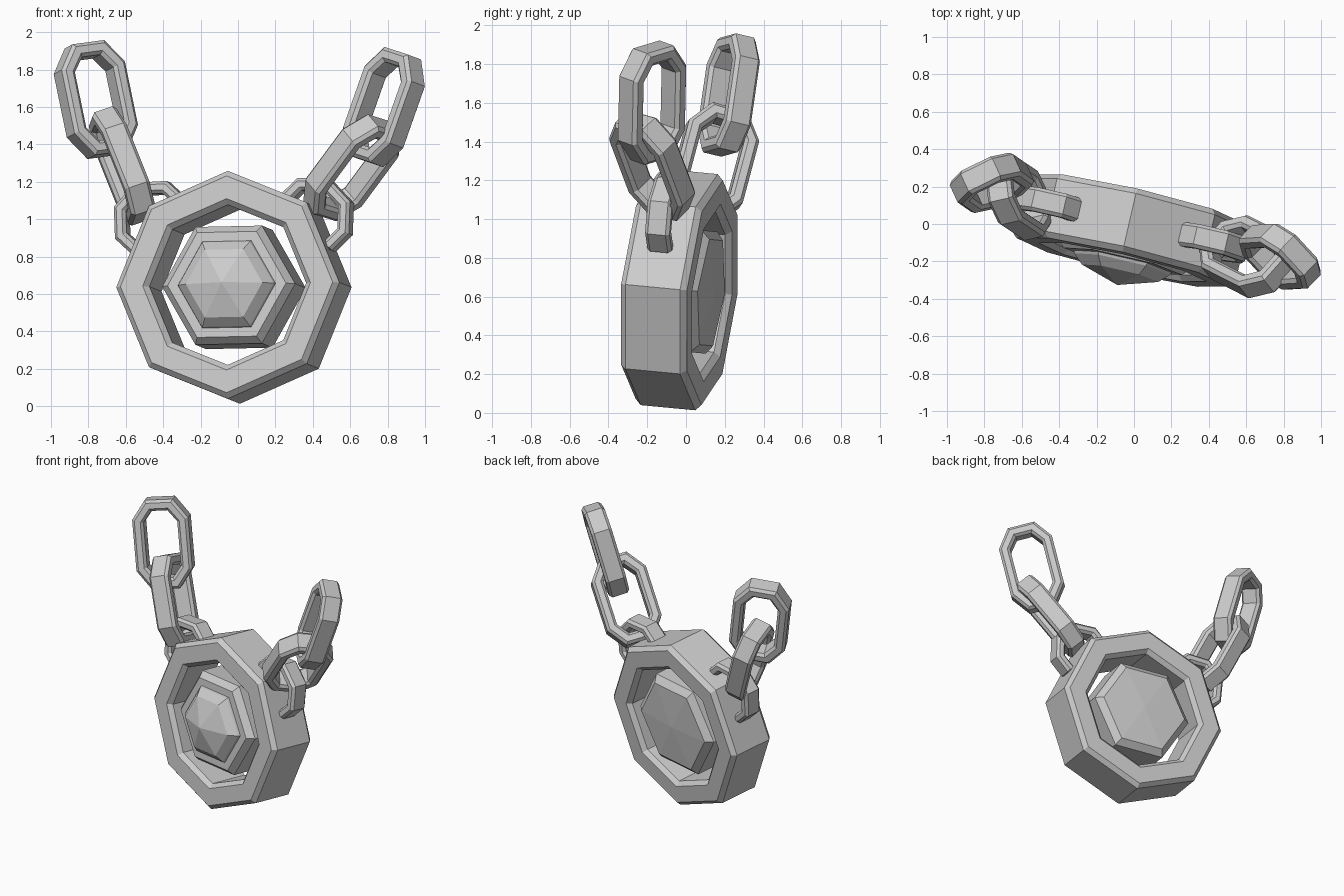
import bpy, bmesh
from math import sin, cos, pi, radians
from mathutils import Vector, Matrix

if "Cube" in bpy.data.objects:
    bpy.data.objects.remove(bpy.data.objects["Cube"])


def frame(center, u, w):
    """Local x = w, y = u, z = face normal."""
    u = Vector(u).normalized()
    w = Vector(w)
    w = (w - u * w.dot(u)).normalized()
    m = Matrix((w, u, w.cross(u))).transposed().to_4x4()
    m.translation = Vector(center)
    return m


def sweep(name, outline, profile, matrix, closed=True):
    """Stack outlines (inset, height); join the last to the first when closed."""
    bm = bmesh.new()
    rows = []
    for o, h in profile:
        pts = outline(o)
        rows.append([bm.verts.new((x, y, h)) for x, y in pts])
    pairs = list(zip(rows, rows[1:]))
    if closed:
        pairs.append((rows[-1], rows[0]))
    for a, b in pairs:
        n = len(a)
        for i in range(n):
            j = (i + 1) % n
            if len(b) == 1:
                continue
            bm.faces.new((a[i], a[j], b[j], b[i]))
    if not closed:
        bmesh.ops.remove_doubles(bm, verts=bm.verts, dist=0.0005)
    bmesh.ops.recalc_face_normals(bm, faces=bm.faces)
    me = bpy.data.meshes.new(name)
    bm.to_mesh(me)
    bm.free()
    ob = bpy.data.objects.new(name, me)
    ob.matrix_world = matrix
    bpy.context.collection.objects.link(ob)
    return ob


def polygon(n, r, start):
    return [(r * cos(start + 2 * pi * i / n), r * sin(start + 2 * pi * i / n))
            for i in range(n)]


def bar(width, half, ch):
    """Chamfered rectangular cross-section."""
    return [(0, half - ch), (ch, half), (width - ch, half), (width, half - ch),
            (width, ch - half), (width - ch, -half), (ch, -half), (0, ch - half)]


def link_outline(o):
    a, b, s, e = 0.305 - o, 0.19 - o, 0.175 - 0.3 * o, 0.095 - 0.54 * o
    return [(b, -s), (b, s), (e, a), (-e, a), (-b, s), (-b, -s), (-e, -a), (e, -a)]


# tilted pendant frame
pendant = frame((-0.022, -0.035, 0.636), (0, 0.095, 1), (0.974, -0.225, 0))

# octagonal outer ring
sweep("pendant_ring", lambda o: polygon(8, 0.612 - o, pi / 2),
      bar(0.182, 0.175, 0.03), pendant)

# hexagonal gem with a rim, raised crown and shallow point
gem = [(0, -0.185), (0.315, -0.17), (0.365, -0.13), (0.365, 0.125), (0.325, 0.17),
       (0.268, 0.17), (0.262, 0.185), (0.21, 0.235), (0, 0.30)]
sweep("gem", lambda r: polygon(6, r, 0), gem, pendant, closed=False)


# loops set into the ring, inner half kept inside the ring bar
def loop_outline(o):
    return [(x, y if y > 0 else y * 0.5)
            for x, y in polygon(8, 0.225 - o, pi / 8)]


for side, label in ((-1, "left"), (1, "right")):
    m = (Matrix.Translation((side * 0.437, 0.364, 0))
         @ Matrix.Rotation(radians(-side * 47), 4, 'Z'))
    sweep(label + "_loop", loop_outline, bar(0.07, 0.065, 0.018), pendant @ m)

# chain links: centre, long axis, width axis
links = {
    "left_lower_link": ((-0.62, 0.145, 1.285), (-0.36, 0.24, 0.9), (0.15, -0.97, 0.2)),
    "left_upper_link": ((-0.76, 0.22, 1.64), (-0.2, 0.14, 0.97), (0.9, 0.44, 0.12)),
    "right_lower_link": ((0.61, -0.175, 1.275), (0.57, -0.29, 0.77), (0.64, 0.72, -0.2)),
    "right_upper_link": ((0.78, -0.175, 1.60), (0.33, 0.02, 0.94), (0.68, -0.73, -0.2)),
}
for name, (c, u, w) in links.items():
    sweep(name, link_outline, bar(0.075, 0.07, 0.018), frame(c, u, w))
